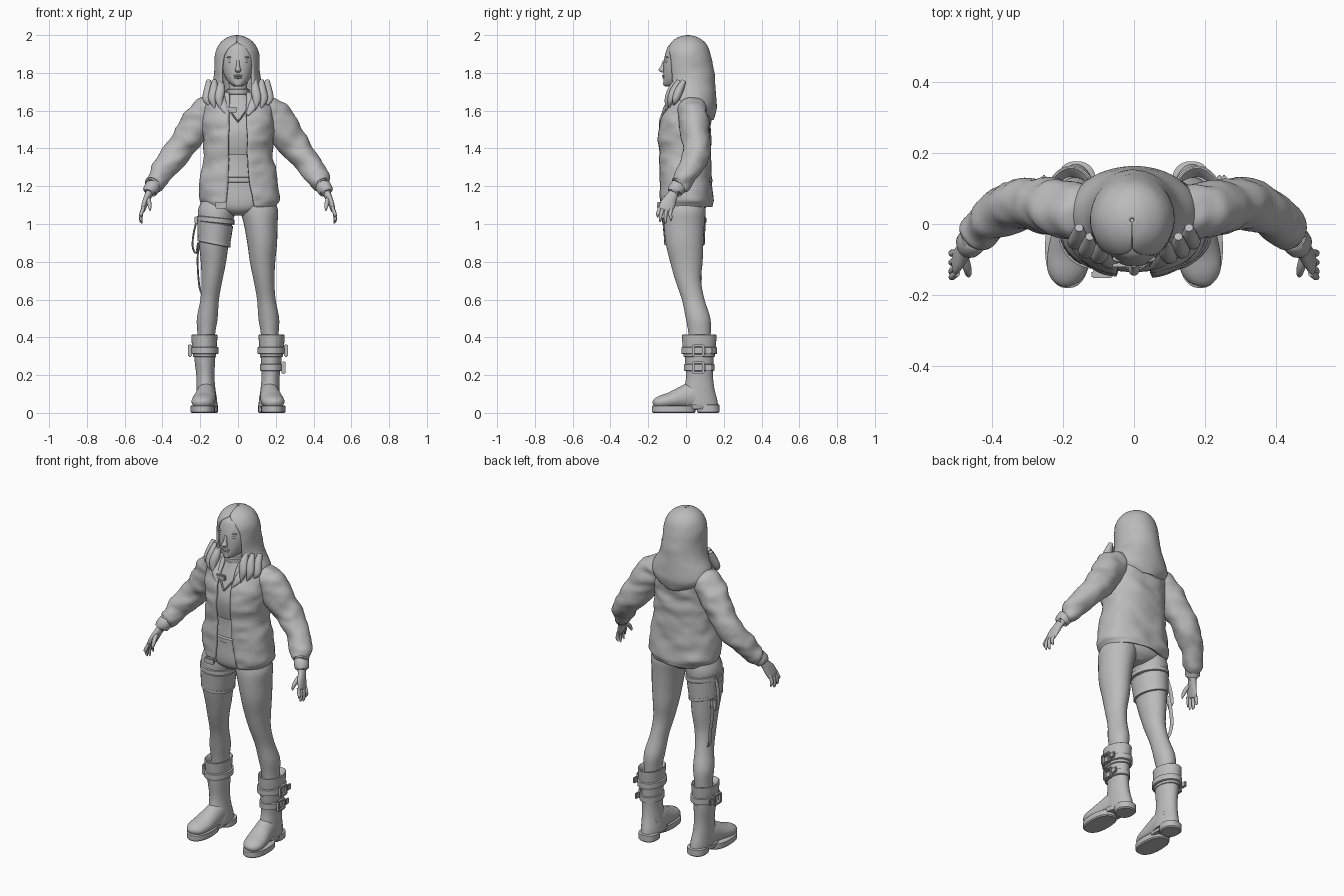
import bpy, bmesh, math
from mathutils import Vector, noise

grey = bpy.data.materials.new("clay_grey")
grey.diffuse_color = (0.5, 0.5, 0.5, 1)


def finish(bm, name, angle=50, solid=0):
    bmesh.ops.recalc_face_normals(bm, faces=bm.faces[:])
    me = bpy.data.meshes.new(name)
    bm.to_mesh(me)
    bm.free()
    me.materials.append(grey)
    ob = bpy.data.objects.new(name, me)
    bpy.context.collection.objects.link(ob)
    if solid:
        m = ob.modifiers.new("thickness", 'SOLIDIFY')
        m.thickness, m.offset = solid, -1
    bpy.ops.object.select_all(action='DESELECT')
    bpy.context.view_layer.objects.active = ob
    ob.select_set(True)
    bpy.ops.object.shade_smooth_by_angle(angle=math.radians(angle))
    return ob


def spline(rows, sub):
    """Catmull-Rom interpolation of rows of numbers."""
    out = []
    for i in range(len(rows) - 1):
        a, b = rows[max(i - 1, 0)], rows[i]
        c, d = rows[i + 1], rows[min(i + 2, len(rows) - 1)]
        for k in range(sub):
            t = k / sub
            out.append([0.5 * (2 * q + (r - p) * t + (2 * p - 5 * q + 4 * r - s) * t * t
                        + (3 * q - p - 3 * r + s) * t ** 3) for p, q, r, s in zip(a, b, c, d)])
    return out + [list(rows[-1])]


def loft(name, rows, n=32, p=2.0, side=1, tilt=False, gap=False, solid=0, sub=4,
         folds=0, cap=True, slant=0, angle=50):
    """Skin rings (x, y, z, rx, ry[, half gap at the front]); side mirrors x."""
    rows = spline(rows, sub)
    cen = [Vector((side * r[0], r[1], r[2])) for r in rows]
    bm = bmesh.new()
    rings = []
    for i, r in enumerate(rows):
        u, v = Vector((1, 0, 0)), Vector((0, 1, 0))
        if tilt:
            t = (cen[min(i + 1, len(cen) - 1)] - cen[max(i - 1, 0)]).normalized()
            u = (u - t * u.dot(t)).normalized()
            v = t.cross(u)
        a = 0
        if gap:
            a = math.asin(min(max(r[5], 0.0005) / r[3], 0.98) ** (p / 2))
        ring = []
        for k in range(n + 1 if gap else n):
            f = a + (2 * math.pi - 2 * a) * k / n
            s, c = math.sin(f), math.cos(f)
            s = math.copysign(abs(s) ** (2 / p), s)
            c = math.copysign(abs(c) ** (2 / p), c)
            co = cen[i] + u * (max(r[3], .001) * s) - v * (max(r[4], .001) * c)
            if folds:
                d = noise.noise(Vector((co.x * 8, co.y * 8, co.z * 17)))
                w = noise.noise(Vector((co.x * 18 + 9, co.y * 18, co.z * 30)))
                co += (co - cen[i]).normalized() * folds * (d + 0.4 * w)
            co.z += slant * (co.x - cen[i].x)
            ring.append(bm.verts.new(co))
        rings.append(ring)
    for A, B in zip(rings, rings[1:]):
        for k in range(n):
            j = k + 1 if gap else (k + 1) % n
            bm.faces.new((A[k], A[j], B[j], B[k]))
    if cap and not gap:
        bm.faces.new(rings[0])
        bm.faces.new(rings[-1])
    return finish(bm, name, angle, solid)


def ball(name, loc, size):
    bm = bmesh.new()
    bmesh.ops.create_uvsphere(bm, u_segments=20, v_segments=12, radius=1)
    for v in bm.verts:
        v.co = Vector([v.co[i] * size[i] + loc[i] for i in range(3)])
    return finish(bm, name)


def box(name, loc, size, bevel=0.004):
    bm = bmesh.new()
    bmesh.ops.create_cube(bm, size=1)
    for v in bm.verts:
        v.co = Vector([v.co[i] * size[i] + loc[i] for i in range(3)])
    bmesh.ops.bevel(bm, geom=bm.edges[:], offset=bevel, segments=2, affect='EDGES')
    return finish(bm, name, 40)


def band(name, x, y, z, rx, ry, h, side=1, slant=0, t=0.006):
    """Strap wrapped around a limb, with rounded edges."""
    return loft(name, [(x, y, z - h / 2, rx - t, ry - t), (x, y, z - h / 2 + .003, rx, ry),
                       (x, y, z + h / 2 - .003, rx, ry), (x, y, z + h / 2, rx - t, ry - t)],
                side=side, slant=slant, sub=1, angle=35)


# head, neck and face
loft("head", [(0, -.01, 1.97, .03, .04), (0, -.02, 1.945, .065, .072), (0, -.02, 1.9, .083, .09),
              (0, -.025, 1.85, .085, .094), (0, -.03, 1.8, .077, .09), (0, -.04, 1.765, .061, .08),
              (0, -.06, 1.74, .038, .058), (0, -.075, 1.727, .016, .03)], p=2.15)
loft("neck", [(0, -.01, 1.8, .052, .055), (0, -.015, 1.7, .05, .053), (0, -.005, 1.62, .075, .07)])
band("choker", 0, -.017, 1.7, .06, .063, .03)
loft("nose", [(0, -.112, 1.865, .008, .01), (0, -.122, 1.835, .01, .012),
              (0, -.127, 1.815, .016, .019), (0, -.118, 1.803, .011, .012)], n=14)
ball("upper_lip", (0, -.117, 1.785, ), (.025, .010, .006))
ball("lower_lip", (0, -.115, 1.774), (.021, .010, .006))
ball("chin", (0, -.103, 1.742), (.02, .018, .014))
for s in (1, -1):
    ball("eye", (s * .037, -.1, 1.861), (.017, .011, .009))
    ball("brow", (s * .039, -.098, 1.882), (.022, .01, .005))

# long hair, open around the face
loft("hair", [(-.005, .01, 2.0, .006, .006, 0), (-.005, .01, 1.99, .045, .048, 0),
              (-.005, .01, 1.965, .083, .086, .004), (-.005, .01, 1.93, .107, .110, .048),
              (-.005, .012, 1.88, .119, .123, .076), (-.005, .02, 1.8, .121, .13, .083),
              (-.003, .027, 1.73, .137, .13, .083), (0, .03, 1.67, .172, .13, .09),
              (0, .043, 1.62, .176, .12, .14), (0, .065, 1.58, .14, .09, .125),
              (0, .085, 1.55, .07, .06, .065)], n=48, gap=True, solid=.012, folds=.003)
for s in (1, -1):
    for x, z, d in ((.10, 1.60, .0), (.135, 1.615, .015), (.165, 1.63, .04)):
        loft("hair_lock", [(x - .01, -.05 + d, 1.76, .012, .012), (x - .008, -.075 + d, 1.71, .024, .022),
                           (x, -.095 + d, 1.66, .022, .018), (x - .012, -.105 + d, z, .003, .003)],
             n=12, side=s, tilt=True)

# trunk: hips, bare midriff and fitted top
loft("hips", [(0, -.005, 1.045, .035, .07), (0, -.005, 1.075, .14, .105), (0, -.005, 1.12, .195, .115),
              (0, -.005, 1.19, .185, .113), (0, -.005, 1.25, .16, .112)], p=2.2)
band("waistband", 0, -.005, 1.235, .172, .119, .03)
loft("midriff", [(0, -.005, 1.24, .155, .105), (0, -.005, 1.33, .14, .1), (0, -.005, 1.4, .14, .105)])
loft("cropped_top", [(0, -.005, 1.365, .148, .113), (0, -.012, 1.43, .155, .12),
                     (0, -.012, 1.5, .16, .122), (0, .005, 1.6, .14, .108),
                     (0, .0, 1.66, .085, .08), (0, -.01, 1.69, .056, .06)], p=2.2)
for s in (1, -1):
    loft("neckline", [(0, -.132, 1.54, .004, .006), (.022, -.122, 1.57, .004, .006),
                      (.05, -.1, 1.61, .004, .006)], n=8, side=s, tilt=True)
box("collar_tag", (-.035, -.112, 1.605), (.06, .018, .03))

# open jacket
loft("jacket", [(.01, 0, 1.09, .19, .133, .075), (.01, 0, 1.105, .197, .138, .075),
                (.008, 0, 1.14, .212, .143, .07), (.003, -.003, 1.25, .205, .138, .055),
                (0, -.005, 1.36, .184, .136, .05), (0, -.01, 1.46, .182, .14, .05),
                (0, -.005, 1.54, .192, .135, .046), (0, .01, 1.62, .185, .12, .045),
                (0, .015, 1.665, .15, .1, .045), (0, .01, 1.7, .09, .08, .05)],
     n=64, p=2.35, gap=True, solid=.015, folds=.011, sub=6)
box("hem_toggle", (-.09, -.142, 1.1), (.06, .022, .035))
for s in (1, -1):
    loft("jacket_collar", [(.05, -.125, 1.575, .006, .006), (.075, -.105, 1.62, .022, .012),
                           (.085, -.06, 1.67, .02, .016), (.075, .0, 1.7, .014, .014)],
         n=14, side=s, tilt=True)
    # sleeves and cuffs
    loft("sleeve", [(.11, .025, 1.61, .04, .06), (.15, .03, 1.605, .075, .078), (.19, .037, 1.57, .086, .081),
                    (.255, .05, 1.475, .08, .078), (.33, .055, 1.375, .073, .07),
                    (.4, .015, 1.28, .062, .06), (.44, -.025, 1.215, .05, .05),
                    (.452, -.04, 1.2, .036, .04)], n=40, side=s, tilt=True, folds=.013, sub=7)
    loft("cuff", [(.448, -.036, 1.205, .034, .038), (.45, -.04, 1.2, .041, .044),
                  (.468, -.06, 1.172, .038, .041), (.469, -.061, 1.169, .026, .03)],
         side=s, tilt=True, sub=2, angle=40)
    # hand with four fingers and a thumb
    loft("palm", [(.462, -.055, 1.18, .02, .026), (.478, -.075, 1.145, .019, .03),
                  (.492, -.094, 1.11, .016, .039), (.503, -.108, 1.078, .012, .038),
                  (.505, -.111, 1.07, .006, .03)], n=20, side=s, tilt=True)
    for i, (y, z) in enumerate(((-.15, 1.035), (-.136, 1.012), (-.109, 1.003), (-.08, 1.018))):
        by = -.138 + i * .02
        loft("finger", [(.499, by, 1.09, .009, .010), (.512, (by * .5 + y * .5) - .004, 1.055, .010, .010),
                        (.514, y, z + .014, .008, .008), (.508, y, z, .003, .003)],
             n=12, side=s, tilt=True)
    loft("thumb", [(.478, -.09, 1.14, .011, .012), (.471, -.122, 1.115, .012, .012),
                   (.467, -.14, 1.09, .009, .01), (.465, -.147, 1.07, .003, .003)],
         n=12, side=s, tilt=True)

    # legs
    loft("leg", [(.1, -.005, 1.13, .09, .1), (.112, -.007, 1.07, .1, .111), (.12, -.01, 1.0, .089, .108),
                 (.128, -.008, .9, .079, .1), (.13, .002, .8, .067, .086), (.138, .012, .7, .055, .068),
                 (.15, .038, .6, .049, .06), (.163, .064, .5, .055, .065),
                 (.168, .072, .42, .047, .059), (.17, .073, .34, .045, .055)], side=s)

    # boots: shaft, turned-down collar, foot and sole
    loft("boot_shaft", [(.176, .07, .385, .055, .075), (.176, .07, .3, .056, .077),
                        (.173, .072, .2, .048, .071), (.17, .07, .13, .05, .08),
                        (.165, .07, .07, .054, .095), (.163, .075, .035, .054, .095)], side=s)
    loft("boot_collar", [(.177, .07, .3, .05, .07), (.177, .07, .298, .06, .083),
                         (.178, .07, .36, .066, .088), (.178, .07, .412, .069, .092),
                         (.178, .07, .408, .058, .08), (.178, .07, .38, .045, .06)],
         side=s, sub=2, angle=40)
    loft("boot_foot", [(.165, .11, .09, .045, .07), (.168, .04, .09, .052, .075),
                       (.174, -.02, .08, .056, .06), (.182, -.08, .066, .061, .044),
                       (.19, -.13, .057, .056, .036), (.194, -.16, .05, .038, .026),
                       (.195, -.173, .045, .012, .012)], side=s, tilt=True)
    for nm, x, y, rx, ry, h in (("front_sole", .187, -.066, .064, .115, .04), ("heel", .162, .117, .055, .06, .045)):
        loft(nm, [(x, y, 0, rx - .006, ry - .006), (x, y, .006, rx, ry), (x, y, h - .004, rx, ry),
                  (x, y, h, rx - .006, ry - .006)], side=s, p=2.3, sub=1, angle=35)
    loft("sole_bridge", [(.172, .04, .02, .05, .08), (.172, .04, .044, .054, .085)], side=s, sub=1)
    # buckled boot straps
    for z, rx, ry in ((.33, .073, .095), (.24, .06, .081))[:2 if s > 0 else 1]:
        band("boot_strap", .177, .07, z, rx, ry, .038, side=s)
        x = s * (.177 + rx + .004)
        for dz in (-.027, .027):
            box("buckle_bar", (x, .065, z + dz), (.02, .06, .012))
        for dy in (-.027, .027):
            box("buckle_side", (x, .065 + dy, z), (.02, .012, .06))
        box("strap_tip", (x, .12, z), (.014, .035, .034))

# thigh harness on one leg with hanging straps
loft("thigh_wrap", [(.121, -.01, 1.005, .087, .104), (.121, -.01, 1.003, .095, .114),
                    (.127, -.008, .905, .086, .107), (.127, -.008, .902, .076, .098)],
     side=-1, sub=1, slant=-.15, angle=35)
band("upper_thigh_strap", .118, -.009, 1.02, .099, .117, .03, side=-1, slant=-.1)
band("lower_thigh_strap", .127, -.008, .902, .087, .108, .022, side=-1, slant=-.2)
box("thigh_clip", (-.218, .0, 1.02), (.022, .05, .04))
for pts in (((-.215, .02, 1.03), (-.235, .03, .95), (-.24, .035, .88), (-.222, .04, .845), (-.212, .03, .9)),
            ((-.205, .045, .9), (-.214, .055, .82), (-.21, .07, .72), (-.2, .06, .65), (-.18, .05, .62))):
    loft("hanging_strap", [(-x, y, z, .005, .014) for x, y, z in pts], n=10, side=-1, tilt=True)
